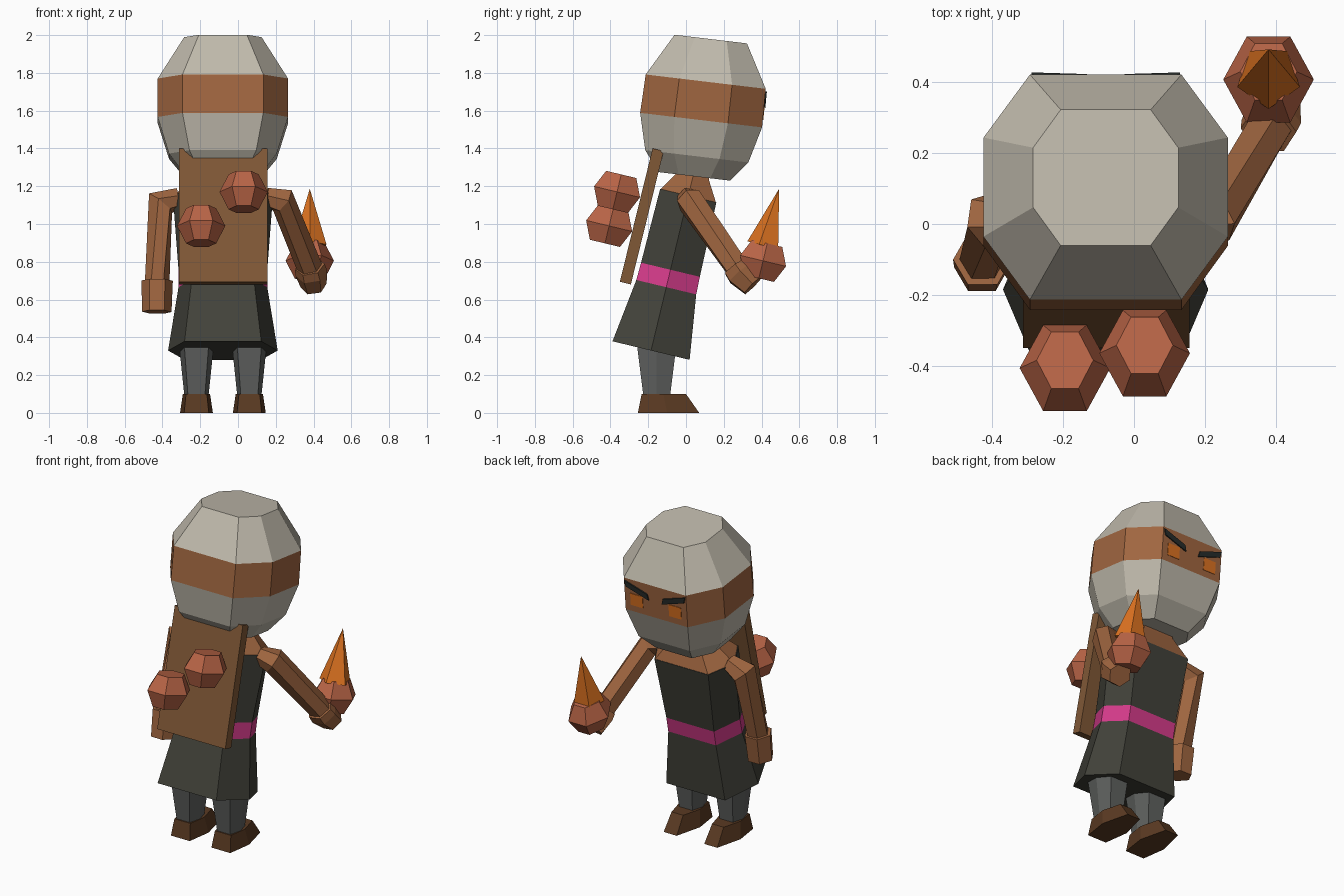
import bpy, bmesh, math
from mathutils import Vector

if "Cube" in bpy.data.objects:
    bpy.data.objects.remove(bpy.data.objects["Cube"])


def material(name, r, g, b):
    def lin(c):
        c /= 255
        return c / 12.92 if c <= 0.04045 else ((c + 0.055) / 1.055) ** 2.4
    m = bpy.data.materials.new(name)
    m.diffuse_color = (lin(r), lin(g), lin(b), 1)
    m.use_nodes = True
    m.node_tree.nodes["Principled BSDF"].inputs["Base Color"].default_value = m.diffuse_color
    return m


CLOTH = material("pale_cloth", 192, 186, 172)
SKIN = material("brown_skin", 160, 102, 64)
DRESS = material("dark_dress", 66, 66, 58)
BELT = material("pink_belt", 215, 60, 140)
LEG = material("grey_leggings", 95, 97, 95)
SHOE = material("dark_leather", 90, 58, 34)
WOOD = material("board_wood", 128, 88, 54)
CLAY = material("red_clay", 184, 100, 70)
FIRE = material("orange_fire", 220, 114, 32)
BROW = material("black_brow", 38, 44, 42)

MID = -0.08  # x of the body's mirror plane
# unit cross-sections
OCT = [(.62, 1), (1, .44), (1, -.44), (.62, -1), (-.62, -1), (-1, -.44), (-1, .44), (-.62, 1)]
HEX = [(1, 0), (.7, 1), (-.7, 1), (-1, 0), (-.7, -1), (.7, -1)]
ORB = [(1, 0), (.48, 1), (-.48, 1), (-1, 0), (-.48, -1), (.48, -1)]
PENT = [(math.cos(math.radians(a)), math.sin(math.radians(a))) for a in range(-90, 270, 72)]


def loft(name, rings, mats, band=None):
    """Skin a list of point rings with flat caps; band = material slot per strip."""
    bm = bmesh.new()
    vs = [[bm.verts.new(p) for p in r] for r in rings]
    n = len(rings[0])
    for k in range(len(rings) - 1):
        for i in range(n):
            j = (i + 1) % n
            f = bm.faces.new((vs[k][i], vs[k][j], vs[k + 1][j], vs[k + 1][i]))
            f.material_index = band[k] if band else 0
    bm.faces.new(vs[0][::-1]).material_index = band[0] if band else 0
    bm.faces.new(vs[-1]).material_index = band[-1] if band else 0
    bmesh.ops.remove_doubles(bm, verts=bm.verts, dist=1e-5)
    bmesh.ops.recalc_face_normals(bm, faces=bm.faces)
    me = bpy.data.meshes.new(name)
    bm.to_mesh(me)
    bm.free()
    for m in mats:
        me.materials.append(m)
    ob = bpy.data.objects.new(name, me)
    bpy.context.collection.objects.link(ob)
    return ob


def leaning(base, degrees, section, levels):
    """Rings (height, rx, ry) on an axis that leans towards +y."""
    a = math.radians(degrees)
    up, fwd = Vector((0, math.sin(a), math.cos(a))), Vector((0, math.cos(a), -math.sin(a)))
    return [[Vector(base) + up * s + Vector((x * rx, 0, 0)) + fwd * y * ry for x, y in section]
            for s, rx, ry in levels]


def tube(name, path, radii, mat):
    """Six-sided tube along a path."""
    p = [Vector(q) for q in path]
    rings = []
    for i, c in enumerate(p):
        t = Vector()
        if i > 0:
            t += (c - p[i - 1]).normalized()
        if i < len(p) - 1:
            t += (p[i + 1] - c).normalized()
        t.normalize()
        u = Vector((0, 1, .35)).cross(t).normalized()
        v = t.cross(u)
        rings.append([c + radii[i] * (u * math.cos(k * math.pi / 3) + v * math.sin(k * math.pi / 3))
                      for k in range(6)])
    return loft(name, rings, [mat])


# wrapped head with the bare band round the eyes
loft("head", leaning((MID, .08, 1.55), 6.8, OCT,
     [(-.3, .2, .19), (-.193, .285, .275), (0, .345, .325), (.205, .345, .32), (.432, .205, .193)]),
     [CLOTH, SKIN], [0, 0, 1, 0])

# dress with belt, and the shoulders above it
loft("dress", leaning((MID, -.185, .33), 13.5, HEX,
     [(0, .29, .21), (.345, .235, .163), (.44, .235, .16), (.843, .265, .153)]),
     [DRESS, BELT], [0, 1, 0])
loft("shoulders", leaning((MID, .012, 1.148), 13.5, HEX,
     [(0, .262, .151), (.107, .15, .087), (.16, .12, .08)]), [SKIN])


# eyes and slanted brows as thin plates parallel to the face
def face_plate(name, corners, depth, mat):
    a = math.radians(6.8)
    up, out = Vector((0, math.sin(a), math.cos(a))), Vector((0, math.cos(a), -math.sin(a)))
    base = Vector((MID, .08, 1.55))
    rings = [[base + Vector((x, 0, 0)) + up * s + out * (.325 - .005 * s / .205 + d) for x, s in corners]
             for d in (-.002, depth)]
    loft(name, rings, [mat])


for side, word in ((1, "right"), (-1, "left")):
    face_plate(word + "_eye", [(side * x, s) for x, s in
               ((.09, .04), (.175, .04), (.175, .115), (.09, .115))], .003, FIRE)
    face_plate(word + "_brow", [(side * x, s) for x, s in
               ((.045, .105), (.2, .155), (.21, .192), (.055, .142))], .0075, BROW)

    # leg and pointed shoe
    cx = MID + side * .14
    loft(word + "_leg", leaning((cx, -.155, .04), 0, HEX,
         [(0, .06, .068), (.06, .065, .072), (.3, .09, .102), (.4, .09, .102)]), [LEG])
    sole = [(-.065, -.255), (.065, -.255), (.087, -.1), (.045, .07), (-.045, .07), (-.087, -.1)]
    top = [(-.055, -.235), (.055, -.235), (.072, -.12), (.04, 0), (-.04, 0), (-.072, -.12)]
    loft(word + "_shoe", [[(cx + x, y, z) for x, y in pts]
                          for pts, z in ((sole, 0), (top, .1))], [SHOE])

# raised arm and hand
tube("right_arm", [(.15, .01, 1.14), (.235, .02, 1.125), (.385, .28, .755)], [.055, .075, .068], SKIN)
tube("right_hand", [(.38, .265, .775), (.388, .29, .74), (.40, .355, .675)], [.08, .085, .07], SKIN)
# hanging arm and hand
tube("left_arm", [(-.31, .01, 1.14), (-.41, .01, 1.11), (-.428, -.1, .69)], [.055, .082, .065], SKIN)
tube("left_hand", [(-.428, -.1, .70), (-.43, -.122, .535)], [.083, .078], SKIN)

# board carried on the back
SQUARE = [(1, 1), (-1, 1), (-1, -1), (1, -1)]
loft("back_board", leaning((MID + .002, -.321, .687), 13.8, SQUARE,
     [(0, .235, .03), (.727, .235, .03)]), [WOOD])

# clay pots: two on the board, one held as a fire pot
for name, c in (("upper_pot", (.03, -.365, 1.17)), ("lower_pot", (-.195, -.407, .99)),
                ("fire_pot", (.38, .408, .805))):
    loft(name, leaning(c, 13.5, ORB, [(-.095, .08, .082), (0, .128, .125), (.095, .08, .082)]), [CLAY])

# flame
loft("flame", leaning((.38, .415, .885), 14.5, PENT, [(0, .093, .093), (.31, 0, 0)][:1] + [(.31, .0005, .0005)]),
     [FIRE])
